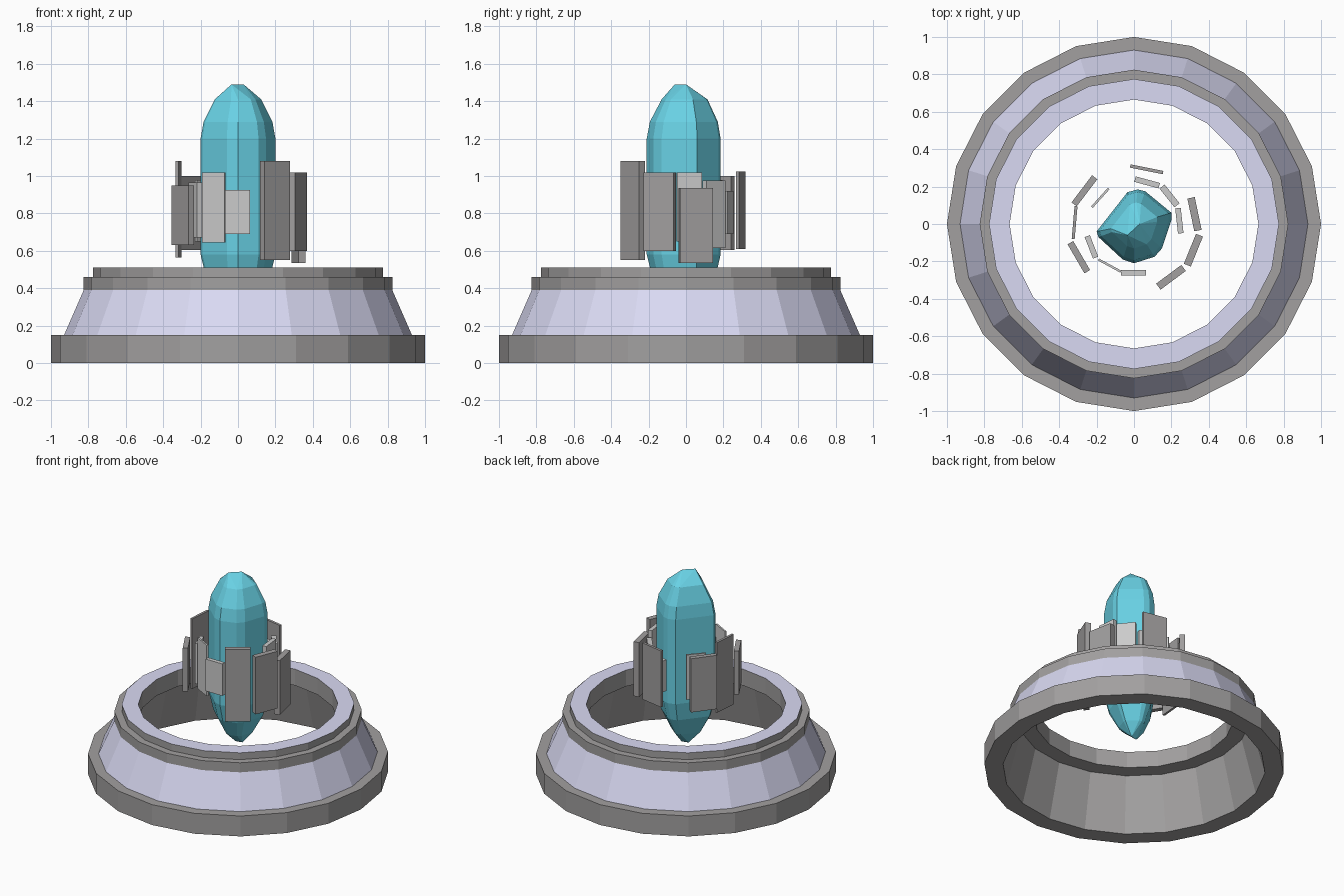
import bpy, bmesh, math
from mathutils import Vector

if "Cube" in bpy.data.objects:
    bpy.data.objects.remove(bpy.data.objects["Cube"])


def material(name, rgb):
    m = bpy.data.materials.new(name)
    m.diffuse_color = (*rgb, 1)
    m.use_nodes = True
    m.node_tree.nodes["Principled BSDF"].inputs["Base Color"].default_value = m.diffuse_color
    return m


DARK = material("dark_stone", (0.36, 0.35, 0.35))
LIGHT = material("light_stone", (0.62, 0.62, 0.62))
LILAC = material("lilac_panel", (0.70, 0.70, 0.90))
BLUE = material("blue_crystal", (0.14, 0.64, 0.78))


def finish(bm, name, mats):
    bmesh.ops.recalc_face_normals(bm, faces=bm.faces[:])
    mesh = bpy.data.meshes.new(name)
    bm.to_mesh(mesh)
    bm.free()
    for m in mats:
        mesh.materials.append(m)
    obj = bpy.data.objects.new(name, mesh)
    bpy.context.collection.objects.link(obj)
    return obj


def lathe(name, profile, sides, mats):
    """Revolve a closed profile of (radius, z, material of the next band)."""
    bm = bmesh.new()
    rings = []
    for r, z, _ in profile:
        rings.append([bm.verts.new((r * math.cos(math.tau * i / sides),
                                    r * math.sin(math.tau * i / sides), z))
                      for i in range(sides)])
    for k, (_, _, mat) in enumerate(profile):
        a, b = rings[k], rings[(k + 1) % len(rings)]
        for i in range(sides):
            j = (i + 1) % sides
            bm.faces.new((a[i], a[j], b[j], b[i])).material_index = mat
    return finish(bm, name, mats)


def plate(name, p, q, thick, z0, z1, mat):
    """Upright slab between two plan points."""
    p, q = Vector(p), Vector(q)
    d = (q - p).normalized()
    n = Vector((-d.y, d.x)) * thick / 2
    bm = bmesh.new()
    base = [bm.verts.new((*c, z0)) for c in (p + n, q + n, q - n, p - n)]
    face = bm.faces.new(base)
    top = bmesh.ops.extrude_face_region(bm, geom=[face])["geom"]
    bmesh.ops.translate(bm, vec=(0, 0, z1 - z0),
                        verts=[v for v in top if isinstance(v, bmesh.types.BMVert)])
    return finish(bm, name, [mat])


# Hollow stepped base with lilac slope and lilac top
lathe("base_ring", [
    (0.875, 0, 0), (1.0, 0, 0), (1.0, 0.15, 0), (0.93, 0.15, 1),
    (0.825, 0.39, 0), (0.825, 0.46, 0), (0.775, 0.46, 0), (0.775, 0.51, 1),
    (0.665, 0.51, 0), (0.665, 0.39, 0), (0.775, 0.39, 0),
], 20, [DARK, LILAC])

# Floating faceted crystal: hull of one irregular outline at several heights
outline = [(0.02, 0.185), (0.06, 0.175), (0.2, 0.06), (0.2, 0.02), (0.15, -0.13),
           (0.11, -0.175), (0, -0.21), (-0.06, -0.19), (-0.19, -0.07),
           (-0.2, -0.04), (-0.035, 0.17)]
levels = [(0.32, 0.50), (0.45, 0.84), (0.58, 1.0), (1.2, 1.0), (1.29, 0.92), (1.41, 0.62)]
bm = bmesh.new()
for z, s in levels:
    for x, y in outline:
        bm.verts.new((x * s, y * s, z))
for tip in [(-0.035, -0.06, 1.49), (0.03, 0.0, 1.49), (-0.02, 0, 0.23), (0.03, 0.01, 0.23)]:
    bm.verts.new(tip)
bmesh.ops.convex_hull(bm, input=bm.verts[:])
bmesh.ops.delete(bm, geom=[v for v in bm.verts if not v.link_faces], context='VERTS')
bmesh.ops.dissolve_limit(bm, angle_limit=math.radians(2), verts=bm.verts[:], edges=bm.edges[:])
finish(bm, "crystal", [BLUE])

# Outer dark plates: plan ends, thickness, z range
outer = [
    ((-0.32, 0.105), (-0.21, 0.25), 0.035, 0.605, 1.0),
    ((-0.31, 0.095), (-0.325, -0.08), 0.016, 0.565, 1.08),
    ((-0.34, -0.1), (-0.25, -0.255), 0.035, 0.63, 0.95),
    ((-0.02, 0.31), (0.155, 0.275), 0.018, 0.61, 1.025),
    ((0.305, 0.14), (0.342, -0.035), 0.04, 0.535, 0.935),
    ((0.35, -0.06), (0.285, -0.22), 0.04, 0.60, 1.02),
    ((0.13, -0.335), (0.265, -0.235), 0.04, 0.55, 1.08),
]
# Inner light plates
inner = [
    ((-0.225, 0.09), (-0.135, 0.19), 0.012, 0.65, 0.98),
    ((-0.25, -0.065), (-0.205, -0.18), 0.03, 0.67, 0.965),
    ((-0.19, -0.19), (-0.07, -0.255), 0.012, 0.645, 1.02),
    ((-0.07, -0.26), (0.065, -0.26), 0.03, 0.69, 0.925),
    ((0.005, 0.24), (0.135, 0.205), 0.03, 0.69, 0.92),
    ((0.15, 0.2), (0.23, 0.1), 0.035, 0.615, 0.975),
    ((0.235, 0.085), (0.25, -0.05), 0.03, 0.65, 1.02),
]
for i, args in enumerate(outer, 1):
    plate(f"outer_plate_{i}", *args, DARK)
for i, args in enumerate(inner, 1):
    plate(f"inner_plate_{i}", *args, LIGHT)
